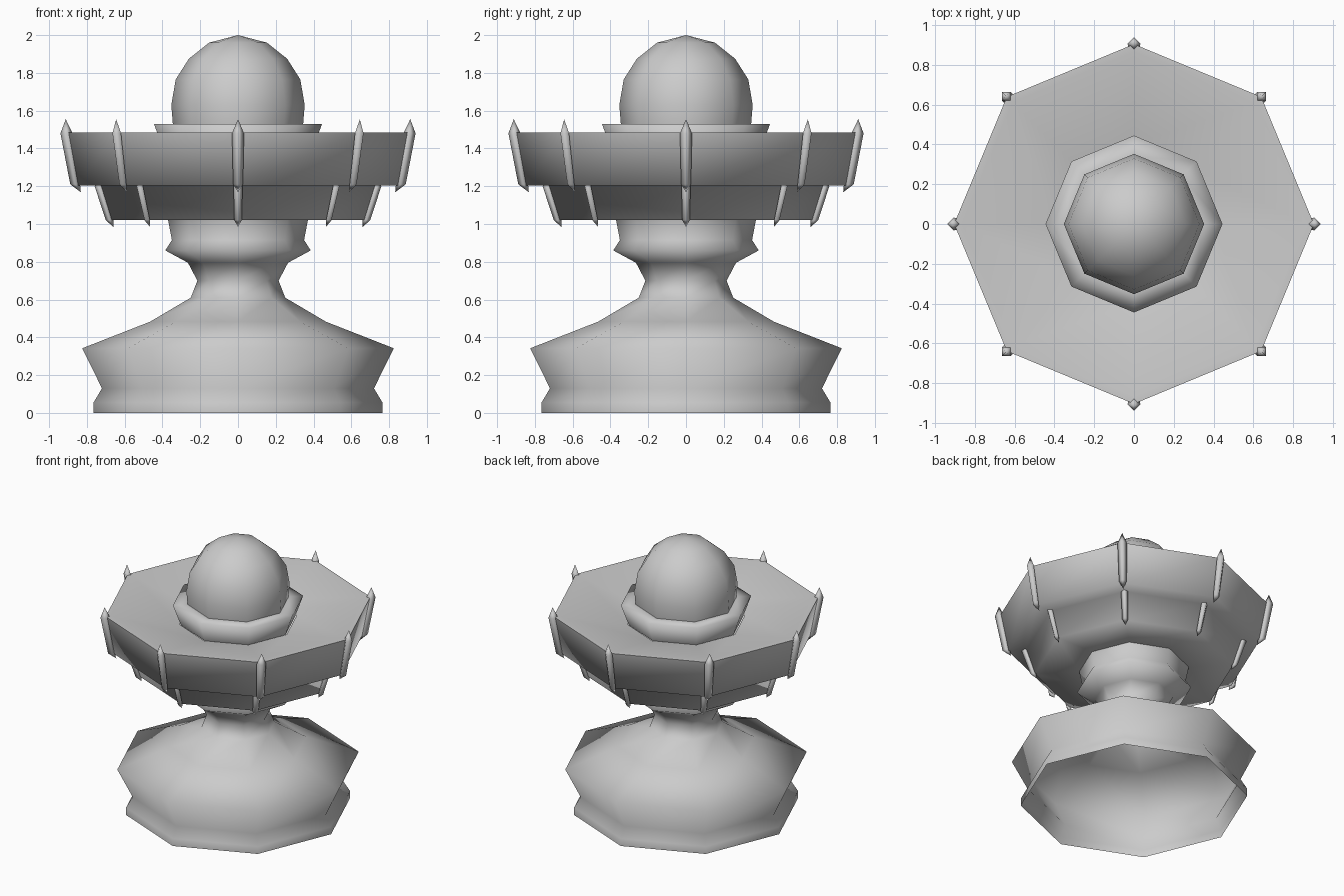
import bpy, bmesh, math
from mathutils import Matrix

if "Cube" in bpy.data.objects:
    bpy.data.objects.remove(bpy.data.objects["Cube"])

SIDES = 8
stone = bpy.data.materials.new("grey stone")
stone.diffuse_color = (0.6, 0.6, 0.6, 1)
stone.use_nodes = True
stone.node_tree.nodes["Principled BSDF"].inputs["Base Color"].default_value = stone.diffuse_color


def finish(name, bm, angle=None):
    me = bpy.data.meshes.new(name)
    bm.to_mesh(me)
    bm.free()
    me.materials.append(stone)
    ob = bpy.data.objects.new(name, me)
    bpy.context.collection.objects.link(ob)
    bpy.ops.object.select_all(action='DESELECT')
    ob.select_set(True)
    bpy.context.view_layer.objects.active = ob
    if angle:
        bpy.ops.object.shade_smooth_by_angle(angle=math.radians(angle))
    else:
        bpy.ops.object.shade_smooth()
    return ob


def add_lathe(bm, profile, sides, matrix=Matrix()):
    """Sweep (radius, z) points; zero radius closes to a point."""
    rings = []
    for r, z in profile:
        n = 1 if r == 0 else sides
        rings.append([bm.verts.new(matrix @ Matrix.Rotation(2 * math.pi * i / sides, 4, 'Z')
                                   @ Matrix.Translation((r, 0, z)).translation) for i in range(n)])
    for a, b in zip(rings, rings[1:]):
        for i in range(sides):
            j = (i + 1) % sides
            if len(b) == 1:
                bm.faces.new((a[i], a[j], b[0]))
            elif len(a) == 1:
                bm.faces.new((a[0], b[j], b[i]))
            else:
                bm.faces.new((a[i], a[j], b[j], b[i]))


def lathe(name, profile, angle=None):
    bm = bmesh.new()
    add_lathe(bm, profile, SIDES)
    return finish(name, bm, angle)


def spikes(name, low, high, tip_low, tip_high, w_low, w_high):
    """One pointed four-sided rib on every corner; points are (radius, z)."""
    bm = bmesh.new()
    for k in range(SIDES):
        turn = Matrix.Rotation(2 * math.pi * k / SIDES, 4, 'Z')
        rings = []
        for (r, z), w in ((low, w_low), (high, w_high)):
            rings.append([bm.verts.new(turn @ Matrix.Translation((r + dx * w, dy * w, z)).translation)
                          for dx, dy in ((1, 0), (0, 1), (-1, 0), (0, -1))])
        ends = [bm.verts.new(turn @ Matrix.Translation((r, 0, z)).translation) for r, z in (tip_low, tip_high)]
        a, b = rings
        for i in range(4):
            j = (i + 1) % 4
            bm.faces.new((a[i], a[j], b[j], b[i]))
            bm.faces.new((b[i], b[j], ends[1]))
            bm.faces.new((a[j], a[i], ends[0]))
    return finish(name, bm)


# Hollow flared base, waist and collar
lathe("pedestal", [(.765, 0), (.765, .055), (.72, .13), (.825, .342), (.465, .483), (.25, .61),
                   (.215, .70), (.265, .795), (.385, .86), (.35, .915), (.37, 1.02)])

# Two-tier bowl with a flat rim and a shallow funnel inside
lathe("bowl", [(.37, 1.02), (.67, 1.02), (.73, 1.205), (.85, 1.205), (.905, 1.485),
               (.865, 1.485), (.40, 1.385)], 80)

# Collar around the dome
lathe("dome_collar", [(.39, 1.38), (.445, 1.53), (.34, 1.53)])

# Dome
lathe("dome", [(.33, 1.40), (.345, 1.53), (.353, 1.63), (.33, 1.765), (.26, 1.875),
               (.153, 1.96), (0, 2.0)])

# Corner ribs on both tiers
spikes("upper_ribs", (.862, 1.21), (.908, 1.48), (.832, 1.168), (.912, 1.555), .026, .032)
spikes("lower_ribs", (.68, 1.02), (.735, 1.2), (.66, .985), (.74, 1.25), .02, .024)
